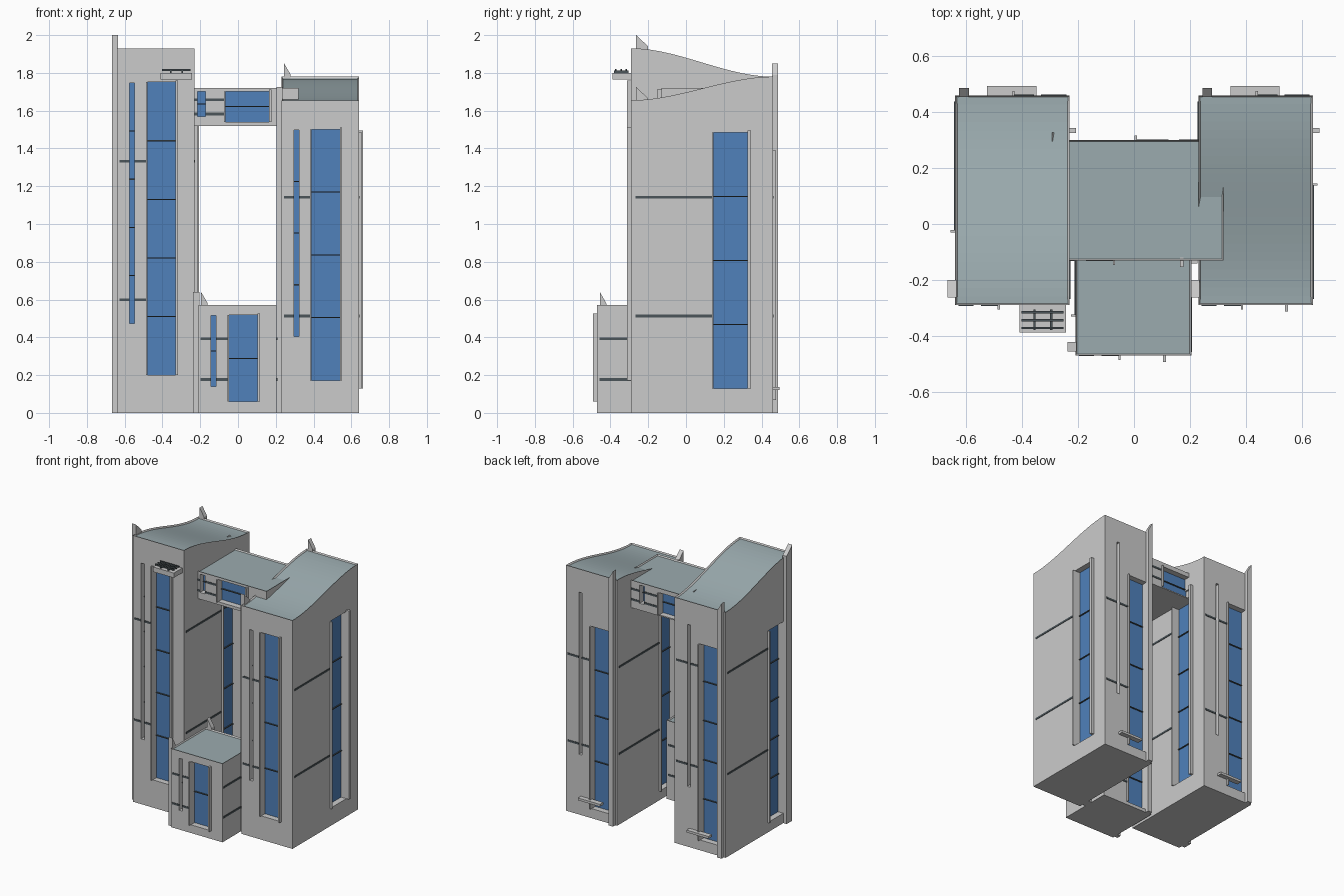
import bpy, bmesh

if "Cube" in bpy.data.objects:
    bpy.data.objects.remove(bpy.data.objects["Cube"])


def material(name, rgb):
    m = bpy.data.materials.new(name)
    m.diffuse_color = (*rgb, 1)
    m.use_nodes = True
    m.node_tree.nodes["Principled BSDF"].inputs["Base Color"].default_value = m.diffuse_color
    return m


WALL = material("wall_grey", (0.55, 0.56, 0.55))
ROOF = material("roof_grey", (0.33, 0.41, 0.43))
GLASS = material("blue_glass", (0.08, 0.22, 0.50))
TRIM = material("dark_trim", (0.07, 0.09, 0.10))


def finish(bm, name, mats):
    bmesh.ops.recalc_face_normals(bm, faces=bm.faces)
    me = bpy.data.meshes.new(name)
    bm.to_mesh(me)
    bm.free()
    for m in mats:
        me.materials.append(m)
    ob = bpy.data.objects.new(name, me)
    bpy.context.collection.objects.link(ob)
    return ob


def boxes(name, items, place, mat):
    """One object of boxes (u0, u1, n0, n1, z0, top at u0, top at u1)."""
    bm = bmesh.new()
    for u0, u1, n0, n1, z, t0, t1 in items:
        c = [(u0, n0), (u1, n0), (u1, n1), (u0, n1)]
        lo = [bm.verts.new((*place(u, n), z)) for u, n in c]
        hi = [bm.verts.new((*place(u, n), t)) for (u, n), t in zip(c, (t0, t1, t1, t0))]
        bm.faces.new(lo)
        bm.faces.new(hi)
        for i in range(4):
            j = (i + 1) % 4
            bm.faces.new((lo[i], lo[j], hi[j], hi[i]))
    return finish(bm, name, [mat])


def body(name, x0, x1, y0, y1, z0, zf, zb):
    """Extruded side profile with an S-curved roof and a slim raised rim."""
    steps = 24 if zf != zb else 1
    prof = [(y1, z0), (y0, z0)]
    for i in range(steps + 1):
        t = i / steps
        prof.append((y0 + (y1 - y0) * t, zf + (zb - zf) * t * t * (3 - 2 * t)))
    bm = bmesh.new()
    f = bm.faces.new([bm.verts.new((x0, y, z)) for y, z in prof])
    ext = bmesh.ops.extrude_face_region(bm, geom=[f])
    moved = [v for v in ext["geom"] if isinstance(v, bmesh.types.BMVert)]
    bmesh.ops.translate(bm, verts=moved, vec=(x1 - x0, 0, 0))
    bmesh.ops.recalc_face_normals(bm, faces=bm.faces)
    bm.normal_update()
    top = [f for f in bm.faces if f.normal.z > 0.5]
    bmesh.ops.inset_region(bm, faces=top, thickness=0.008, depth=-0.01)
    for f in top:
        f.material_index = 1
    return finish(bm, name, [WALL, ROOF])


# side: window start/end, slot start/end, sill, head (fractions), wide right jamb
SIDES = {
    "front": (0.39, 0.755, (0.16, 0.225), 0.104, 0.907, 0.012),
    "right": (0.58, 0.82, None, 0.078, 0.897, 0.018),
    "back": (0.50, 0.885, (0.25, 0.31), 0.042, 0.84, 0),
    "left": (0.653, 0.88, None, 0.04, 0.82, 0),
}
DEPTH = 0.05


def block(name, x0, x1, y0, y1, z0, zf, zb, panes, sides=tuple(SIDES)):
    shell = body(name, x0, x1, y0, y1, z0, zf, zb)
    places = {
        "front": lambda u, n: (x0 + u, y0 - n),
        "right": lambda u, n: (x1 + n, y0 + u),
        "back": lambda u, n: (x1 - u, y1 + n),
        "left": lambda u, n: (x0 - n, y1 - u),
    }
    for side in sides:
        w0, w1, slot, sill, head, wide = SIDES[side]
        place = places[side]
        tag = name + "_" + side
        width = (x1 - x0) if side in ("front", "back") else (y1 - y0)
        low = (zf if side == "front" else min(zf, zb)) - z0
        slot_h = (zb if side == "back" else zf) - z0
        a, b = w0 * width, w1 * width
        za, zt = z0 + sill * low, z0 + head * low
        holes = [(a, b, za, zt)]
        if slot:
            holes.append((slot[0] * width, slot[1] * width,
                          z0 + 0.245 * slot_h, z0 + 0.905 * slot_h))

        # recessed openings
        cutter = boxes(tag + "_cutter",
                       [(p, q, -DEPTH, 0.1, r, s, s) for p, q, r, s in holes], place, WALL)
        cutter.hide_render = True
        cutter.hide_viewport = True
        cutter.display_type = 'WIRE'
        mod = shell.modifiers.new(side + "_openings", 'BOOLEAN')
        mod.operation = 'DIFFERENCE'
        mod.solver = 'EXACT'
        mod.object = cutter

        # glass and pane bars
        boxes(tag + "_glass",
              [(p, q, -DEPTH - 0.012, -DEPTH + 0.008, r, s, s) for p, q, r, s in holes],
              place, GLASS)
        bars = []
        for p, q, r, s in holes:
            for i in range(1, panes):
                z = r + (s - r) * i / panes
                bars.append((p, q, -DEPTH, -DEPTH + 0.016, z - 0.003, z + 0.003, z + 0.003))
        boxes(tag + "_pane_bars", bars, place, TRIM)

        # wall bands, split around the slot
        runs = [(0.03 * width, a - 0.008)]
        if slot:
            runs = [(0.03 * width, slot[0] * width), (slot[1] * width, a - 0.008)]
        bands = []
        for k in (0.31, 0.69):
            z = z0 + k * (zf - z0)
            bands += [(p, q, -0.01, 0.003, z - 0.007, z + 0.007, z + 0.007) for p, q in runs]
        boxes(tag + "_bands", bands, place, TRIM)

        # window jambs
        jambs = [(a - 0.008, a, -0.01, 0.016, za, zt, zt)]
        if wide:
            jambs.append((b, b + wide, -0.01, 0.023, za, zt + 0.01, zt + 0.01))
        boxes(tag + "_jambs", jambs, place, WALL)

        # tall fin with a slanted top
        if not wide:
            h = zf if side == "left" else zb
            boxes(tag + "_fin", [(0.88 * width, 0.965 * width, -0.005, 0.027,
                                  z0, h + 0.01, h + 0.07)], place, WALL)
        # low ledge at the back of the towers
        if side == "back" and panes > 2:
            boxes(tag + "_ledge", [(0.29 * width, 0.72 * width, -0.005, 0.034,
                                    0.12, 0.137, 0.137)], place, WALL)


block("left_tower", -0.64, -0.23, -0.29, 0.46, 0, 1.93, 1.78, 5)
block("right_tower", 0.23, 0.64, -0.29, 0.46, 0, 1.655, 1.78, 4)
block("front_annex", -0.21, 0.205, -0.47, -0.07, 0, 0.57, 0.57, 2)
block("bridge", -0.315, 0.32, -0.13, 0.30, 1.52, 1.72, 1.72, 2, ("front", "back"))


# canopy with slats on the left tower front
def flat(u, n):
    return (u, n)


boxes("canopy", [(-0.41, -0.243, -0.388, -0.285, 1.765, 1.80, 1.80)], flat, WALL)
slats = [(-0.402, -0.252, y, y + 0.008, 1.81, 1.82, 1.82) for y in (-0.376, -0.348, -0.32)]
posts = [(x, x + 0.008, -0.38, -0.305, 1.795, 1.812, 1.812) for x in (-0.36, -0.30)]
boxes("canopy_slats", slats + posts, flat, TRIM)
